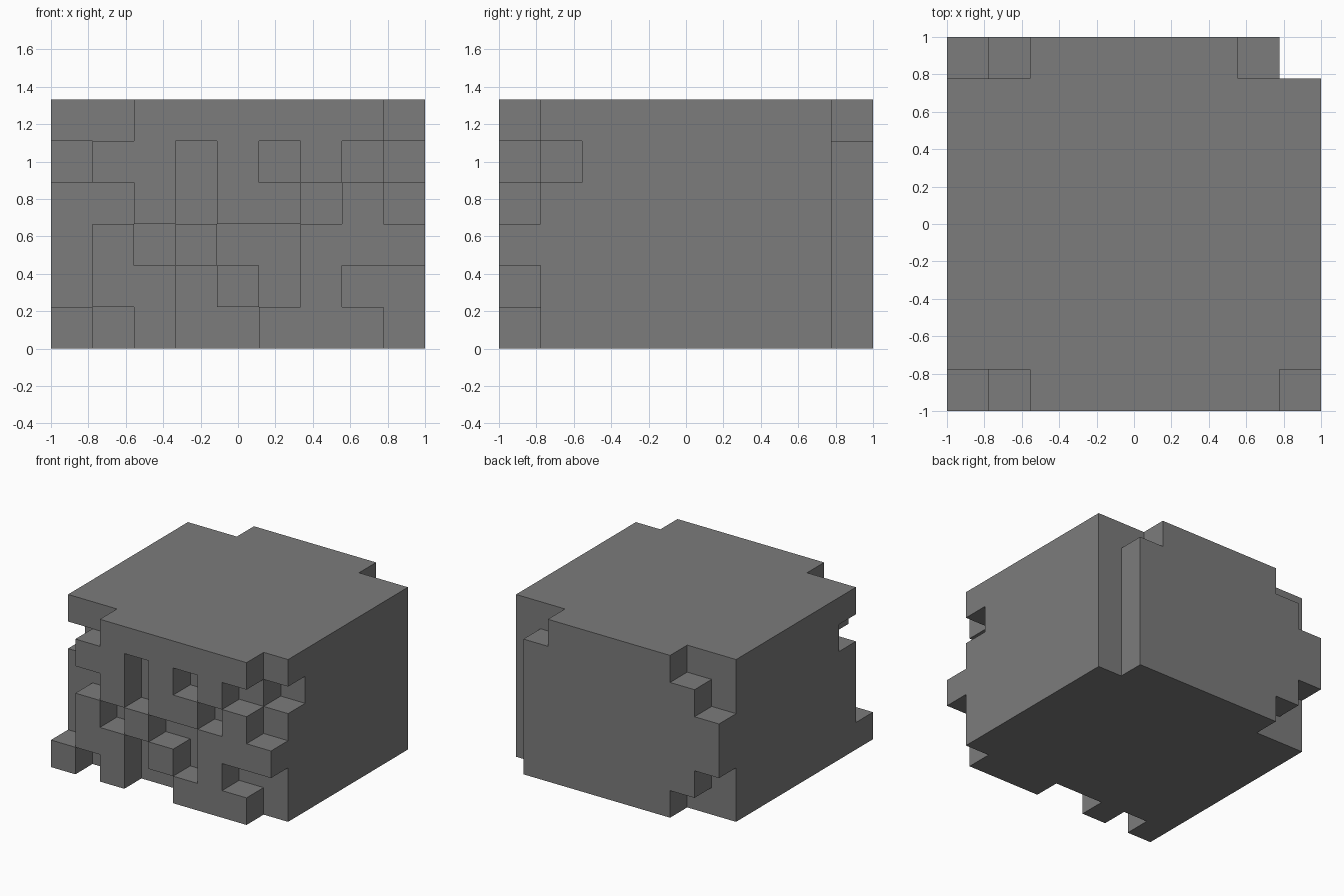
import bpy
import bmesh
from mathutils import Vector

cube = bpy.data.objects.get("Cube")
if cube:
    bpy.data.objects.remove(cube, do_unlink=True)

# Block grid: columns along x, layers along y, rows along z
COLS, LAYERS, ROWS = 9, 9, 6
CELL = 2 / COLS

# Reliefs listed from the top row down, columns from -x to +x:
# '#' raised block, '.' flush with the core, 'o' one block sunk into the core
FRONT = [
    "..######.",
    "o##.#.#.o",
    "..#.##.#.",
    ".#.#..###",
    ".##.#.#..",
    "#.#..###.",
]
BACK = [
    "..#####..",
    ".#######.",
    "########.",
    "########.",
    ".#######.",
    "..######.",
]


def filled_blocks():
    """Solid core plus the raised blocks of both reliefs, minus the sunk ones."""
    blocks = {(i, j, k) for i in range(COLS)
              for j in range(1, LAYERS - 1) for k in range(ROWS)}
    for relief, outer, inner in ((FRONT, 0, 1), (BACK, LAYERS - 1, LAYERS - 2)):
        for k, row in enumerate(reversed(relief)):
            for i, mark in enumerate(row):
                if mark == "#":
                    blocks.add((i, outer, k))
                elif mark == "o":
                    blocks.discard((i, inner, k))
    return blocks


def exposed_shell(blocks):
    """Make one quad for every block side that has no neighbour."""
    bm = bmesh.new()
    origin = Vector((-1, -1, 0))
    for block in blocks:
        centre = origin + (Vector(block) + Vector((0.5, 0.5, 0.5))) * CELL
        for axis in range(3):
            for sign in (-1, 1):
                step = [0, 0, 0]
                step[axis] = sign
                if tuple(b + s for b, s in zip(block, step)) in blocks:
                    continue
                n = Vector(step)
                u = Vector([float(a == (axis + 1) % 3) for a in range(3)])
                v = n.cross(u)
                corners = (n - u - v, n + u - v, n + u + v, n - u + v)
                bm.faces.new([bm.verts.new(centre + c * CELL / 2) for c in corners])
    bmesh.ops.remove_doubles(bm, verts=bm.verts, dist=CELL / 100)
    return bm


# Plain grey material
grey = bpy.data.materials.new("mid_grey")
grey.use_nodes = True
colour = (0.2, 0.2, 0.2, 1)
grey.diffuse_color = colour
for node in grey.node_tree.nodes:
    if node.type == "BSDF_PRINCIPLED":
        node.inputs["Base Color"].default_value = colour

# Interlocking block body, flat shaded
mesh = bpy.data.meshes.new("interlocking_block")
shell = exposed_shell(filled_blocks())
shell.to_mesh(mesh)
shell.free()
mesh.materials.append(grey)
body = bpy.data.objects.new("interlocking_block", mesh)
bpy.context.collection.objects.link(body)
